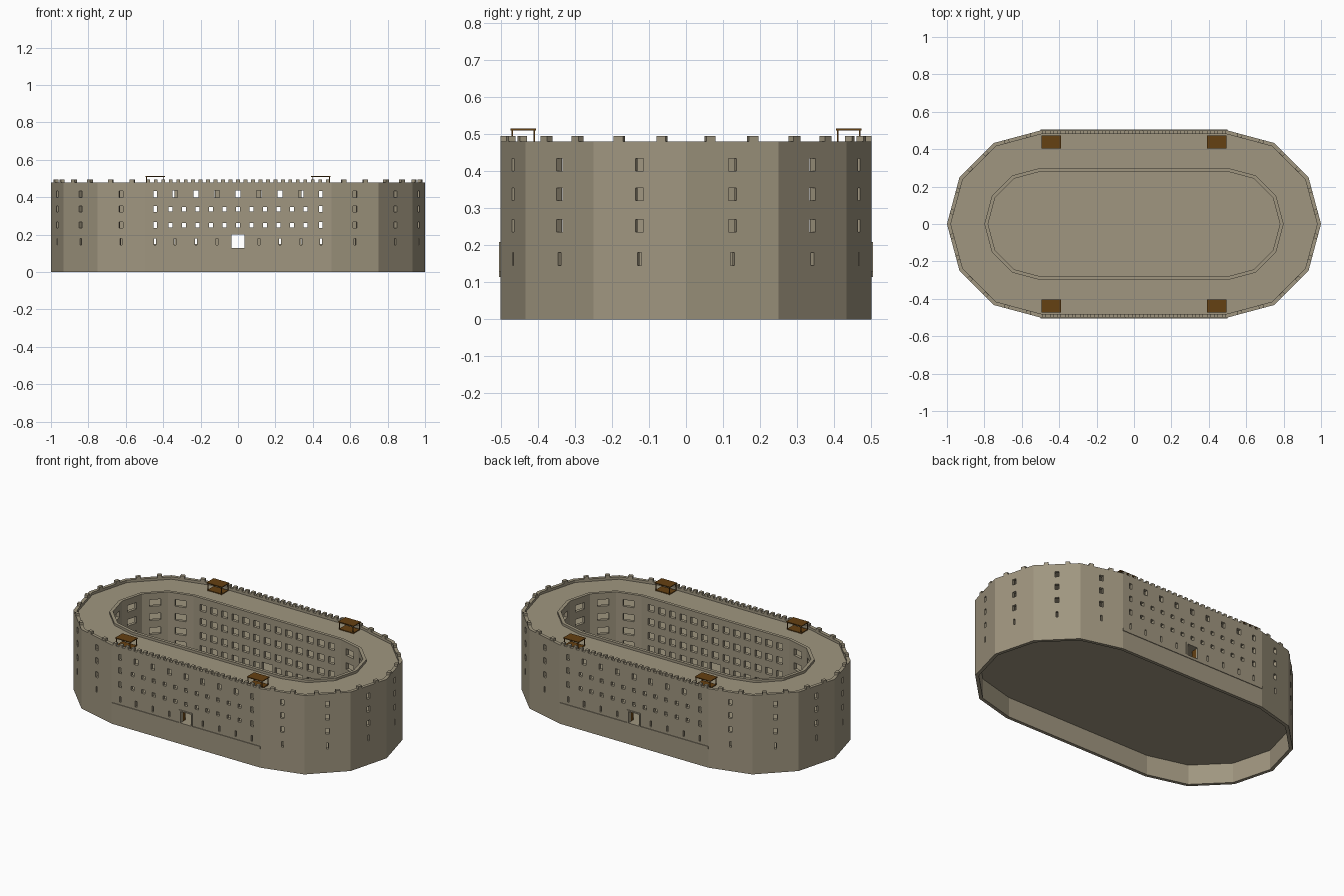
import bpy, bmesh, math
from mathutils import Vector, Matrix

cube = bpy.data.objects.get("Cube")
if cube:
    bpy.data.objects.remove(cube)


def material(name, rgb):
    m = bpy.data.materials.new(name)
    m.use_nodes = True
    m.diffuse_color = (*rgb, 1)
    m.node_tree.nodes["Principled BSDF"].inputs["Base Color"].default_value = (*rgb, 1)
    return m


STONE = material("tan stone", (0.35, 0.305, 0.215))
WOOD = material("brown wood", (0.13, 0.052, 0.006))


def finish(name, bm, mat):
    mesh = bpy.data.meshes.new(name)
    bm.to_mesh(mesh)
    bm.free()
    mesh.materials.append(mat)
    obj = bpy.data.objects.new(name, mesh)
    bpy.context.collection.objects.link(obj)
    return obj


def add_box(bm, centre, size, angle=0.0):
    mat = (Matrix.Translation(centre) @ Matrix.Rotation(angle, 4, 'Z')
           @ Matrix.Diagonal((*size, 1)))
    bmesh.ops.create_cube(bm, size=1, matrix=mat)


def outline(r):
    """Straight sides joined by two six-sided half rounds, anticlockwise."""
    pts = []
    for cx, start in ((0.5, -90), (-0.5, 90)):
        for k in range(7):
            a = math.radians(start + 30 * k)
            pts.append(Vector((cx + r * math.cos(a), r * math.sin(a), 0)))
    return pts


def edges(r):
    pts = outline(r)
    for i, p in enumerate(pts):
        q = pts[(i + 1) % len(pts)]
        yield p, q, i in (6, 13)


def pierced_wall(name, r, z0, z1, thick, long_holes, end_holes):
    """Wall ring with rectangular openings (centre, width, bottom, top)."""
    bm = bmesh.new()
    zs = sorted({z0, z1} | {z for h in long_holes + end_holes for z in h[2:]})
    for p, q, is_long in edges(r):
        holes = long_holes if is_long else end_holes
        half = (q - p).length / 2
        mid, t = (p + q) / 2, (q - p).normalized()
        us = sorted({-half, half} | {round(h[0] + s * h[1] / 2, 5)
                                     for h in holes for s in (-1, 1)})
        for a, b in zip(us, us[1:]):
            for lo, hi in zip(zs, zs[1:]):
                u, z = (a + b) / 2, (lo + hi) / 2
                if any(abs(u - h[0]) < h[1] / 2 and h[2] < z < h[3] for h in holes):
                    continue
                bm.faces.new([bm.verts.new(mid + t * s + Vector((0, 0, w)))
                              for s, w in ((a, lo), (b, lo), (b, hi), (a, hi))])
    bmesh.ops.remove_doubles(bm, verts=bm.verts[:], dist=1e-5)
    obj = finish(name, bm, STONE)
    sol = obj.modifiers.new("thickness", 'SOLIDIFY')
    sol.thickness = thick
    sol.offset = -1
    sol.use_even_offset = True
    return obj


def ring_slab(name, r_out, r_in, z_top, thick):
    bm = bmesh.new()
    out, inn = ([bm.verts.new(p + Vector((0, 0, z_top))) for p in outline(r)]
                for r in (r_out, r_in))
    for i in range(len(out)):
        j = (i + 1) % len(out)
        bm.faces.new((out[i], out[j], inn[j], inn[i]))
    obj = finish(name, bm, STONE)
    sol = obj.modifiers.new("thickness", 'SOLIDIFY')
    sol.thickness = thick
    sol.offset = -1


FLOORS = (0.13, 0.21, 0.295, 0.38)
WALL_TOP = 0.48
DECK = 0.465
GATE = (0, 0.07, 0.13, 0.2)

# Outer wall: slits below, small windows in the middle, taller ones on top
slit, tall = (0.145, 0.18), (0.4, 0.435)
long_holes = [GATE]
end_holes = [(0, 0.011, *slit)]
for s in (-1, 1):
    long_holes.append((s * 0.443, 0.011, *slit))
    for k in (1, 2, 3):
        long_holes.append((s * k * 0.112, 0.011, *slit))
for k in range(-3, 4):
    long_holes.append((k * 0.112, 0.026, *tall))
for z in (0.235, 0.32):
    for k in range(-5, 6):
        long_holes.append((k * 0.072, 0.022, z + 0.004, z + 0.027))
for z in (0.235, 0.32, 0.4):
    end_holes.append((0, 0.022, z, z + 0.034))
    for s in (-1, 1):
        long_holes.append((s * 0.443, 0.02, z, z + 0.034))
pierced_wall("outer_wall", 0.5, 0, WALL_TOP, 0.02, long_holes, end_holes)

# Courtyard wall with wide openings on every storey
long_holes, end_holes = [GATE], []
for f in FLOORS:
    lo, hi = f + 0.02, f + 0.06
    end_holes.append((0, 0.065, lo, hi))
    for k in range(-6, 7):
        if k or f != FLOORS[0]:
            long_holes.append((k * 0.072, 0.042, lo, hi))
pierced_wall("courtyard_wall", 0.3, 0.125, WALL_TOP, 0.019, long_holes, end_holes)

# Courtyard ground, storey floors and roof deck
bm = bmesh.new()
ground = bm.faces.new([bm.verts.new(p + Vector((0, 0, 0.13))) for p in outline(0.485)])
ext = bmesh.ops.extrude_face_region(bm, geom=[ground], use_keep_orig=True)
new = [v for v in ext["geom"] if isinstance(v, bmesh.types.BMVert)]
bmesh.ops.translate(bm, verts=new, vec=(0, 0, -0.008))
bmesh.ops.recalc_face_normals(bm, faces=bm.faces[:])
finish("ground_floor", bm, STONE)
for i, f in enumerate(FLOORS[1:]):
    ring_slab(f"storey_floor_{i + 1}", 0.485, 0.29, f, 0.008)
ring_slab("roof_deck", 0.485, 0.29, DECK, 0.008)

# Battlements: close-set on the long sides, two per facet on the ends
bm = bmesh.new()
for p, q, is_long in edges(0.5):
    t = (q - p).normalized()
    inward = Vector((-t.y, t.x, 0))
    spots = [(k + 0.5) / 25 for k in range(25)] if is_long else [0.27, 0.73]
    for f in spots:
        c = p.lerp(q, f) + inward * 0.01
        c.z = WALL_TOP + 0.007
        add_box(bm, c, (0.02 if is_long else 0.026, 0.0198, 0.016), math.atan2(t.y, t.x))
finish("battlements", bm, STONE)

# Ledge along each long side, and gate surrounds
bm = bmesh.new()
for s in (-1, 1):
    add_box(bm, (0, s * 0.5, 0.122), (1, 0.008, 0.016))
finish("side_ledges", bm, STONE)

bm = bmesh.new()
for s in (-1, 1):
    add_box(bm, (0, s * 0.497, 0.204), (0.09, 0.014, 0.008))
    for e in (-1, 1):
        add_box(bm, (e * 0.04, s * 0.497, 0.165), (0.01, 0.014, 0.07))
finish("gate_surrounds", bm, STONE)

# Gate leaves standing open inside
bm = bmesh.new()
for s in (-1, 1):
    for e in (-1, 1):
        add_box(bm, (e * 0.037, s * 0.473, 0.165), (0.004, 0.035, 0.068))
finish("gate_leaves", bm, WOOD)

# Four wooden canopies on the roof
for sx, side in ((-1, "right"), (1, "left")):
    for sy, end in ((-1, "front"), (1, "back")):
        bm = bmesh.new()
        cx, cy = sx * 0.443, sy * 0.439
        add_box(bm, (cx, cy, 0.512), (0.104, 0.07, 0.005))
        add_box(bm, (cx, cy, DECK + 0.002), (0.096, 0.062, 0.005))
        for i in (-1, 1):
            for j in (-1, 1):
                add_box(bm, (cx + i * 0.046, cy + j * 0.03, 0.488), (0.004, 0.004, 0.047))
        finish(f"canopy_{end}_{side}", bm, WOOD)
